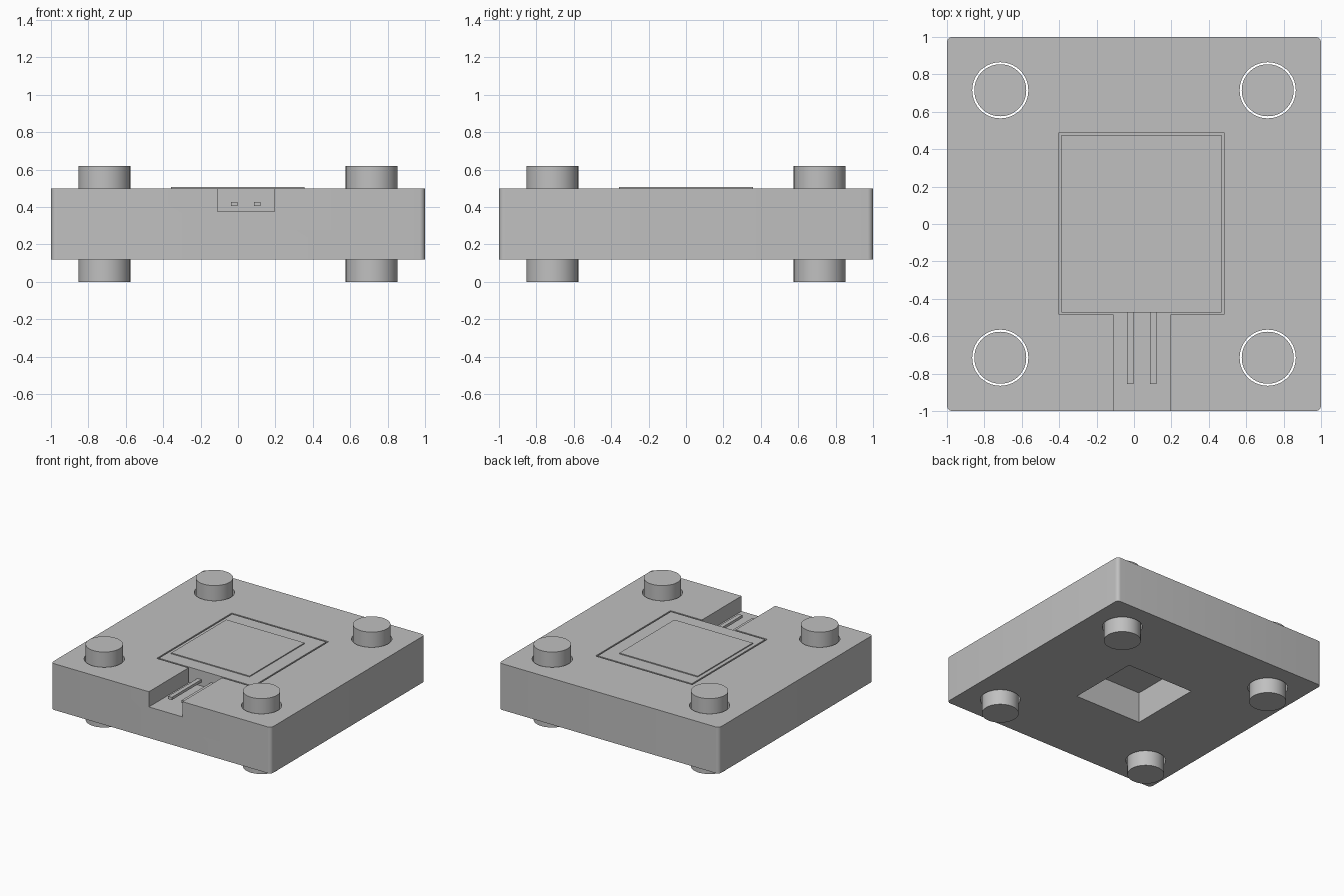
import bpy
import bmesh
import math

cube = bpy.data.objects.get("Cube")
if cube:
    bpy.data.objects.remove(cube, do_unlink=True)

# Single material
grey = bpy.data.materials.new("plain_grey")
grey.use_nodes = True
GREY = (0.527, 0.527, 0.527, 1)
grey.diffuse_color = GREY
grey.node_tree.nodes["Principled BSDF"].inputs["Base Color"].default_value = GREY


def finish(bm, name):
    bmesh.ops.recalc_face_normals(bm, faces=bm.faces)
    mesh = bpy.data.meshes.new(name)
    bm.to_mesh(mesh)
    bm.free()
    mesh.materials.append(grey)
    obj = bpy.data.objects.new(name, mesh)
    bpy.context.collection.objects.link(obj)
    return obj


def box(name, x, y, z, corner=0):
    """Box from (low, high) ranges, with optional rounded vertical edges."""
    bm = bmesh.new()
    bmesh.ops.create_cube(bm, size=1)
    for v in bm.verts:
        v.co = [r[0] if c < 0 else r[1] for c, r in zip(v.co, (x, y, z))]
    if corner:
        upright = [e for e in bm.edges
                   if abs(e.verts[0].co.z - e.verts[1].co.z) > 0.01]
        bmesh.ops.bevel(bm, geom=upright, offset=corner, segments=6,
                        profile=0.5, affect='EDGES')
    return finish(bm, name)


def cylinder(name, x, y, radius, z):
    bm = bmesh.new()
    bmesh.ops.create_cone(bm, cap_ends=True, segments=64, radius1=radius,
                          radius2=radius, depth=z[1] - z[0])
    bmesh.ops.translate(bm, vec=(x, y, sum(z) / 2), verts=bm.verts)
    return finish(bm, name)


def select_only(obj):
    bpy.ops.object.select_all(action='DESELECT')
    obj.select_set(True)
    bpy.context.view_layer.objects.active = obj


def cut(target, cutter):
    cutter.hide_render = True
    mod = target.modifiers.new("cut", 'BOOLEAN')
    mod.operation = 'DIFFERENCE'
    mod.solver = 'EXACT'
    mod.object = cutter
    select_only(target)
    bpy.ops.object.modifier_apply(modifier=mod.name)
    bpy.data.objects.remove(cutter, do_unlink=True)


def smooth(obj):
    select_only(obj)
    bpy.ops.object.shade_smooth_by_angle(angle=math.radians(30))


BOTTOM, TOP, FLOOR = 0.12, 0.5, 0.375
PIN = 0.715
corners = [("front_right", -PIN, -PIN), ("front_left", PIN, -PIN),
           ("back_right", -PIN, PIN), ("back_left", PIN, PIN)]

# Housing plate with panel pocket, connector channel and lower window
housing = box("housing", (-1, 1), (-1, 1), (BOTTOM, TOP), corner=0.03)
cut(housing, box("pocket_cutter", (-0.4, 0.48), (-0.485, 0.49), (FLOOR, 0.7)))
cut(housing, box("channel_cutter", (-0.11, 0.195), (-1.1, -0.4), (FLOOR, 0.7)))
cut(housing, box("window_cutter", (-0.305, 0.305), (-0.305, 0.305), (0, 0.45)))

# Corner pins standing loose in their holes
for place, x, y in corners:
    cut(housing, cylinder(place + "_hole_cutter", x, y, 0.15, (0, 0.7)))
    smooth(cylinder(place + "_pin", x, y, 0.139, (0, 0.62)))
smooth(housing)

# Layered display panel and its raised active area
PANEL_X, PANEL_Y = (-0.388, 0.468), (-0.472, 0.477)
for name, low, high in (("back_layer", FLOOR, 0.4),
                        ("middle_layer", 0.4, 0.41),
                        ("front_layer", 0.41, TOP)):
    box(name, PANEL_X, PANEL_Y, (low, high))
box("active_area", (-0.357, 0.355), (-0.357, 0.358), (TOP, 0.508))

# Two contact leads lying along the channel
for name, x in (("right_lead", -0.02), ("left_lead", 0.103)):
    box(name, (x - 0.017, x + 0.017), (-0.855, PANEL_Y[0]), (0.405, 0.427))
